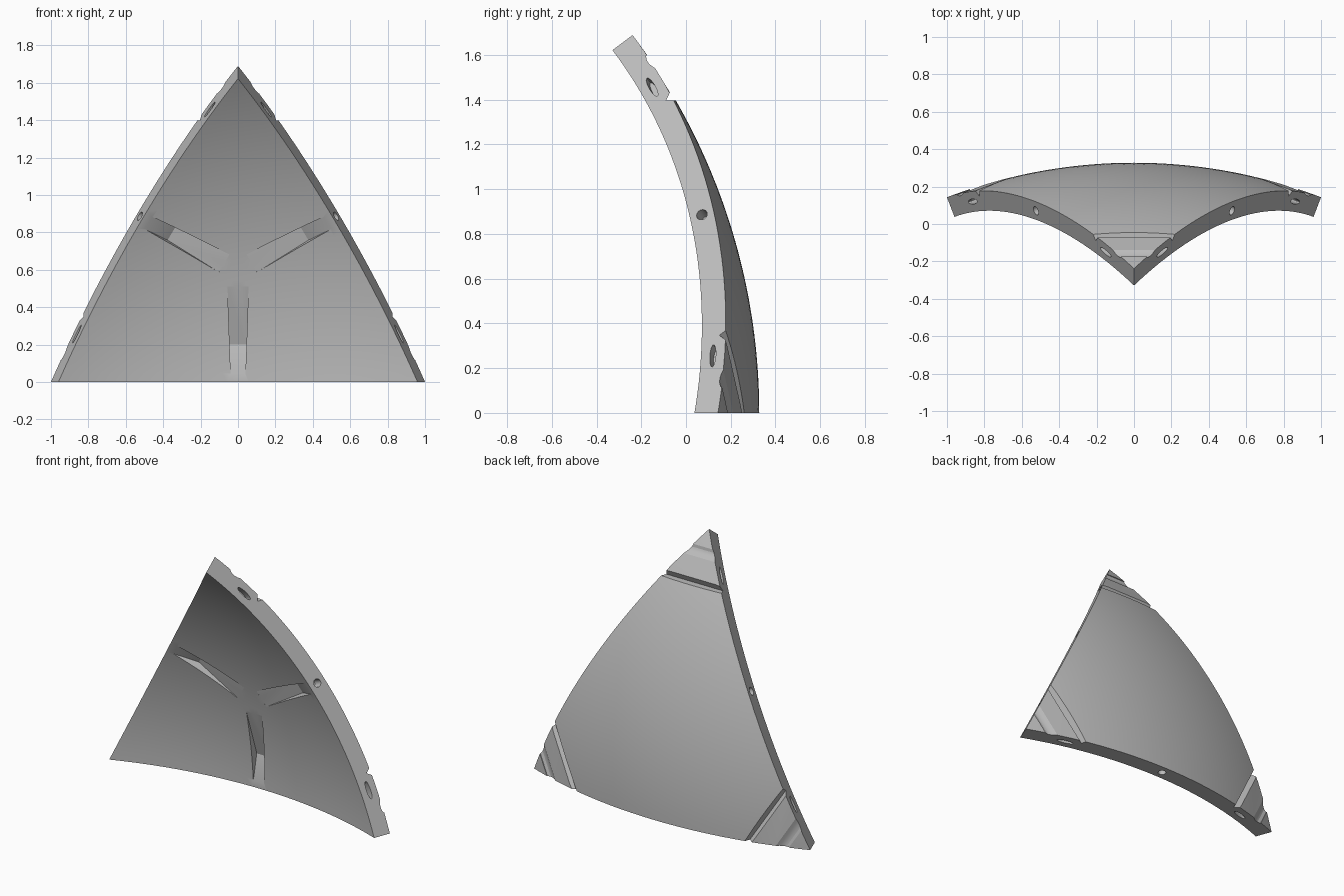
import bpy, bmesh, math
from mathutils import Vector, Matrix

cube = bpy.data.objects.get("Cube")
if cube:
    bpy.data.objects.remove(cube, do_unlink=True)

CENTRE = Vector((0, -2.475, 0))
R_OUT, R_IN = 2.8025, 2.69
EDGE = math.radians(41.81)          # arc between two corners
RISE = math.acos(math.cos(EDGE) / math.cos(EDGE / 2))

left = Vector((math.sin(EDGE / 2), math.cos(EDGE / 2), 0))
right = Vector((-left.x, left.y, 0))
top = Vector((0, math.cos(RISE), math.sin(RISE)))
axis = (left + right + top).normalized()

grey = bpy.data.materials.new("Plain grey")
grey.use_nodes = True
grey.diffuse_color = (0.5, 0.5, 0.5, 1)
grey.node_tree.nodes["Principled BSDF"].inputs["Base Color"].default_value = (0.5, 0.5, 0.5, 1)


def make_object(name, bm):
    bmesh.ops.recalc_face_normals(bm, faces=bm.faces)
    mesh = bpy.data.meshes.new(name)
    bm.to_mesh(mesh)
    bm.free()
    mesh.materials.append(grey)
    obj = bpy.data.objects.new(name, mesh)
    bpy.context.collection.objects.link(obj)
    return obj


def turn(k):
    """Turn about the panel's middle axis by k thirds."""
    return (Matrix.Translation(CENTRE) @ Matrix.Rotation(k * math.tau / 3, 4, axis)
            @ Matrix.Translation(-CENTRE))


def prism(bm, outline, matrix):
    """Extrude (y, z, half width) outline points across x."""
    sides = [[bm.verts.new(matrix @ Vector((s * w, y, z))) for y, z, w in outline]
             for s in (-1, 1)]
    bm.faces.new(sides[0])
    bm.faces.new(sides[1])
    n = len(outline)
    for i in range(n):
        j = (i + 1) % n
        bm.faces.new((sides[0][i], sides[0][j], sides[1][j], sides[1][i]))


def edge_hole(bm, angle, length, width, depth, matrix):
    """Round or oval hole in the flat bottom edge, at an angle along it."""
    radius = (R_OUT + R_IN) / 2
    place = (Matrix.Translation(CENTRE) @ Matrix.Rotation(-angle, 4, 'Z')
             @ Matrix.Translation((0, radius, 0)) @ Matrix.Diagonal((length, width, 1, 1)))
    bmesh.ops.create_cone(bm, cap_ends=True, segments=24, radius1=0.5, radius2=0.5,
                          depth=depth * 2, matrix=matrix @ place)


# Curved triangular shell
N = 36
bm = bmesh.new()
grids = []
for radius in (R_OUT, R_IN):
    grid = {}
    for i in range(N + 1):
        for j in range(N + 1 - i):
            d = (left * i + right * j + top * (N - i - j)).normalized()
            grid[i, j] = bm.verts.new(CENTRE + d * radius)
    for i in range(N):
        for j in range(N - i):
            bm.faces.new((grid[i, j], grid[i + 1, j], grid[i, j + 1]))
            if i + j < N - 1:
                bm.faces.new((grid[i + 1, j], grid[i + 1, j + 1], grid[i, j + 1]))
    grids.append(grid)
outer, inner = grids
for k in range(N):
    for a, b in (((k, 0), (k + 1, 0)), ((0, k), (0, k + 1)),
                 ((k, N - k), (k + 1, N - k - 1))):
        bm.faces.new((outer[a], outer[b], inner[b], inner[a]))
shell = make_object("curved_panel", bm)

# Three inner pockets, deepest two thirds of the way out
pockets = bmesh.new()
pocket = [(0.10, 0.51, 0.056), (0.166, 0.51, 0.056), (0.26, 0.20, 0.046),
          (0.214, 0.04, 0.039), (0.10, 0.04, 0.039)]
# Three corner steps: rounded dent, flat land and undercut groove
steps = bmesh.new()
W = 0.4
step = [(-0.179, 1.598), (-0.176, 1.578), (-0.167, 1.563), (-0.154, 1.551), (-0.138, 1.541),
        (-0.072, 1.433), (-0.089, 1.397), (-0.035, 1.397), (0.05, 1.43), (-0.09, 1.62)]
# Edge holes: one round in the middle, an oval near each end
holes = bmesh.new()
for k in range(3):
    m = turn(k)
    prism(pockets, pocket, m)
    prism(steps, [(y, z, W) for y, z in step], m)
    edge_hole(holes, 0, 0.05, 0.05, 0.07, m)
    for s in (-1, 1):
        edge_hole(holes, s * (EDGE / 2 - math.radians(5.9)), 0.11, 0.028, 0.05, m)

bpy.context.view_layer.objects.active = shell
shell.select_set(True)
for name, cutter_mesh in (("pocket_cutter", pockets), ("step_cutter", steps),
                          ("hole_cutter", holes)):
    cutter = make_object(name, cutter_mesh)
    cutter.hide_render = True
    mod = shell.modifiers.new(name, 'BOOLEAN')
    mod.operation = 'DIFFERENCE'
    mod.solver = 'EXACT'
    mod.object = cutter
    bpy.ops.object.modifier_apply(modifier=mod.name)
    bpy.data.objects.remove(cutter, do_unlink=True)

bpy.ops.object.shade_smooth_by_angle(angle=math.radians(20))
